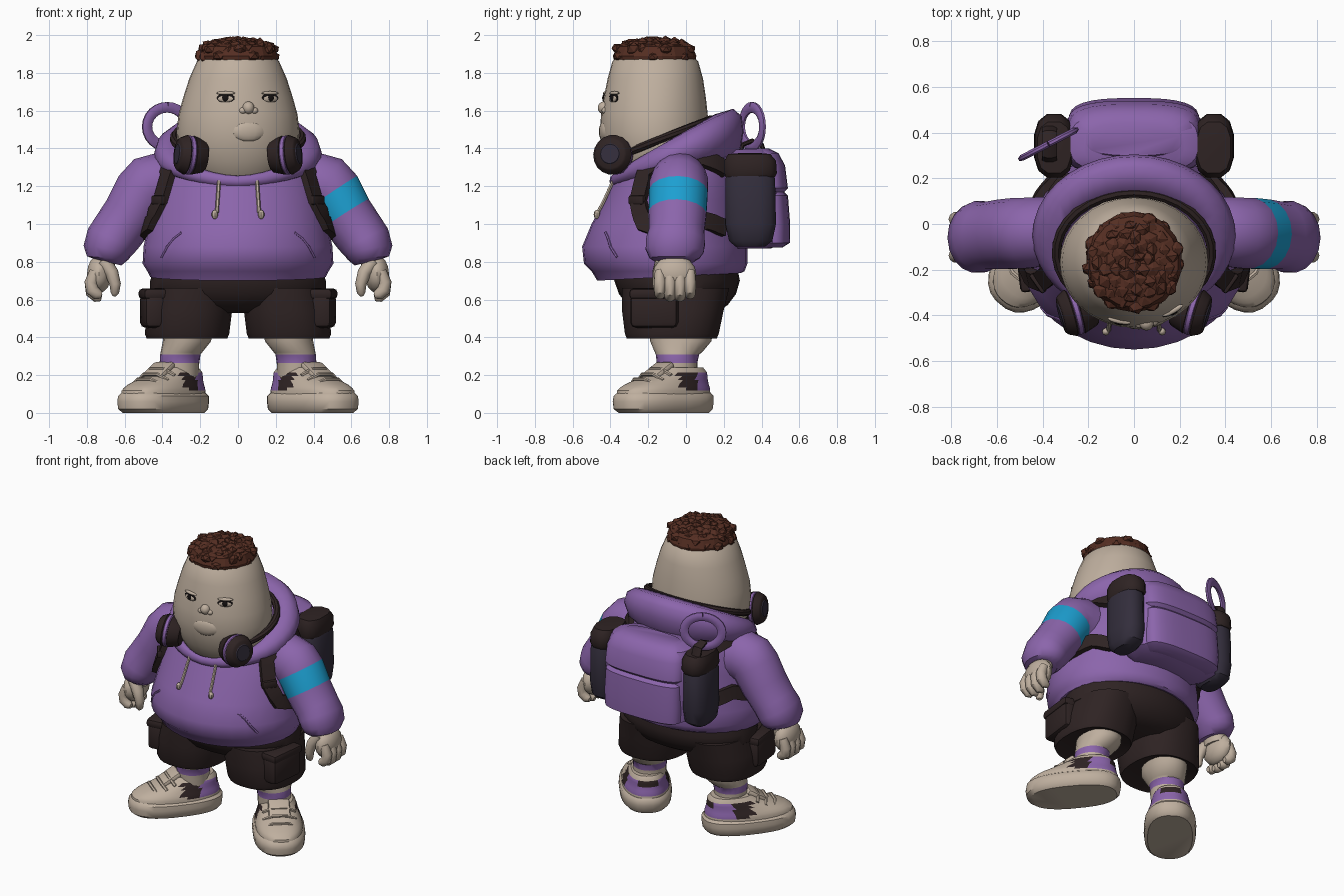
import bpy, bmesh, math, random
from mathutils import Vector, Matrix
from mathutils.bvhtree import BVHTree

if "Cube" in bpy.data.objects:
    bpy.data.objects.remove(bpy.data.objects["Cube"])

random.seed(4)


def colour(name, rgb):
    m = bpy.data.materials.new(name)
    m.diffuse_color = (*rgb, 1)
    m.use_nodes = True
    m.node_tree.nodes["Principled BSDF"].inputs["Base Color"].default_value = m.diffuse_color
    return m


SKIN = colour("tan", (.52, .43, .345))
PURPLE = colour("purple", (.26, .13, .41))
BROWN = colour("dark brown", (.028, .017, .017))
HAIR = colour("hair brown", (.09, .027, .016))
CYAN = colour("cyan", (.012, .35, .64))
SLATE = colour("dark slate violet", (.033, .027, .045))
BLACK = colour("eye black", (.008, .006, .006))


def finish(name, bm, mats, rule=None, angle=40):
    bmesh.ops.recalc_face_normals(bm, faces=bm.faces)
    me = bpy.data.meshes.new(name)
    for m in mats if isinstance(mats, list) else [mats]:
        me.materials.append(m)
    for f in bm.faces:
        f.smooth = angle > 0
        if rule:
            f.material_index = rule(f.calc_center_median())
    bm.to_mesh(me)
    bm.free()
    if angle:
        me.set_sharp_from_angle(angle=math.radians(angle))
    ob = bpy.data.objects.new(name, me)
    bpy.context.collection.objects.link(ob)
    return ob


def skin_rings(name, rings, mats, rule=None, angle=40):
    bm = bmesh.new()
    vs = [[bm.verts.new(p) for p in r] for r in rings]
    n = len(vs[0])
    for a, b in zip(vs, vs[1:]):
        for i in range(n):
            bm.faces.new((a[i], a[(i + 1) % n], b[(i + 1) % n], b[i]))
    bm.faces.new(vs[0])
    bm.faces.new(vs[-1])
    return finish(name, bm, mats, rule, angle)


def spow(v, p):
    return math.copysign(abs(v) ** p, v)


def loft(name, rows, mats, cx=0, n=28, p=1, q=1, rule=None, angle=40):
    """Rows are (z, half width, front y, back y[, back z[, centre x]])."""
    rings = []
    for z, rx, yf, yb, *rest in rows:
        zb = rest[0] if rest else z
        c0 = rest[1] if len(rest) > 1 else cx
        ring = []
        for i in range(n):
            a = 2 * math.pi * (i + .5 * (p < 1)) / n
            c, s = math.cos(a), math.sin(a)
            ring.append((c0 + rx * spow(s, p), (yf + yb) / 2 - (yb - yf) / 2 * spow(c, p),
                         z + (zb - z) * max(0, (1 - c) / 2) ** q))
        rings.append(ring)
    return skin_rings(name, rings, mats, rule, angle)


def tube(name, path, radii, mats, ref=(0, 1, 0), n=14, rule=None, angle=40):
    """Radii: one (along ref, across) pair or one pair per point; ref may be a function."""
    pts = [Vector(p) for p in path]
    if isinstance(radii, tuple):
        radii = [radii] * len(pts)
    rings = []
    for k, p in enumerate(pts):
        t = (pts[min(k + 1, len(pts) - 1)] - pts[max(k - 1, 0)]).normalized()
        v = Vector(ref(p) if callable(ref) else ref)
        v = (v - t * v.dot(t)).normalized()
        u = t.cross(v)
        ra, rb = radii[k]
        k2 = 1.41 if n == 4 else 1
        rings.append([p + (v * ra * math.cos(a) + u * rb * math.sin(a)) * k2
                      for a in (2 * math.pi * (i + .5) / n for i in range(n))])
    return skin_rings(name, rings, mats, rule, angle)


def blob(name, loc, size, mat, rot=None, seg=14):
    bm = bmesh.new()
    bmesh.ops.create_uvsphere(bm, u_segments=seg, v_segments=8, radius=1)
    m = Matrix.Translation(loc) @ (rot or Matrix()) @ Matrix.Diagonal((*size, 1))
    bmesh.ops.transform(bm, matrix=m, verts=bm.verts)
    return finish(name, bm, mat)


def box(name, loc, size, mat, bevel=.02, rot=None):
    bm = bmesh.new()
    bmesh.ops.create_cube(bm, size=1)
    bmesh.ops.scale(bm, vec=size, verts=bm.verts)
    bmesh.ops.bevel(bm, geom=bm.edges[:], offset=bevel, segments=2, affect='EDGES', profile=.5)
    bmesh.ops.transform(bm, matrix=Matrix.Translation(loc) @ (rot or Matrix()), verts=bm.verts)
    return finish(name, bm, mat)


def mirror(ob, plain=False):
    bm = bmesh.new()
    bm.from_mesh(ob.data)
    bmesh.ops.scale(bm, vec=(-1, 1, 1), verts=bm.verts)
    idx = [0 if plain else f.material_index for f in bm.faces]
    new = finish(ob.name + "_right", bm, list(ob.data.materials))
    new.data.polygons.foreach_set("material_index", idx)


def tree(ob):
    return BVHTree.FromPolygons([v.co for v in ob.data.vertices], [p.vertices[:] for p in ob.data.polygons])


def front(bvh, x, z, off=0):
    return bvh.ray_cast(Vector((x, -2, z)), Vector((0, 1, 0)))[0] + Vector((0, -off, 0))


# hoodie body and hood
torso = loft("hoodie_body", [(.71, .42, -.40, .25, .75), (.70, .465, -.47, .29, .74), (.75, .48, -.50, .31),
    (.79, .505, -.54, .325), (.88, .50, -.55, .325), (1.0, .475, -.50, .31), (1.13, .455, -.43, .30),
    (1.26, .42, -.37, .29), (1.35, .37, -.32, .27), (1.42, .27, -.27, .22)], PURPLE, n=32)
torso_tree = tree(torso)
loft("hood", [(1.19, .35, -.37, .25, 1.34), (1.205, .42, -.40, .29, 1.40), (1.225, .445, -.405, .305, 1.49),
    (1.25, .425, -.40, .295, 1.57), (1.255, .375, -.385, .25, 1.61), (1.245, .335, -.37, .15, 1.58),
    (1.18, .29, -.31, .09, 1.42)], PURPLE, n=36, q=.85, angle=60)

# head
head = loft("head", [(1.18, .17, -.30, 0), (1.25, .24, -.375, .05), (1.33, .295, -.415, .09),
    (1.40, .32, -.44, .115), (1.49, .325, -.455, .12), (1.58, .315, -.45, .115), (1.67, .29, -.435, .105),
    (1.77, .258, -.415, .09), (1.86, .218, -.39, .065), (1.92, .16, -.33, .0)], SKIN, n=32)
face = tree(head)
turn = Matrix.Rotation(.16, 4, 'Z')
blob("nose", front(face, .055, 1.615, -.006), (.032, .034, .034), SKIN)
for dx in (-.03, .03):
    blob("nostril", front(face, .055 + dx, 1.6, -.008), (.022, .02, .018), SKIN)
blob("muzzle", front(face, .055, 1.49, -.016), (.085, .024, .055), SKIN, turn)
for x, yaw in ((-.065, -.2), (.17, .5)):
    r = Matrix.Rotation(yaw, 4, 'Z')
    d = r @ Vector((0, -1, 0))
    p = front(face, x, 1.667)
    blob("eye_outline", p, (.05, .008, .025), BLACK, r)
    blob("eyeball", p + d * .004 + Vector((0, 0, -.004)), (.042, .008, .018), SKIN, r)
    blob("pupil", p + d * .009, (.019, .006, .018), BLACK, r)
    blob("eyelid", p + Vector((0, .004, .026)), (.052, .013, .010), SKIN, r)

# chunky curly hair
loft("hair_cap", [(1.862, .205, -.38, .05), (1.89, .212, -.387, .055), (1.94, .195, -.365, .035),
    (1.97, .12, -.29, -.05)], HAIR, n=18, angle=0)
bm = bmesh.new()
for i in range(66):
    f = math.sqrt((i + .5) / 66)
    a = i * 2.39996
    R = .192 * min(1, f * 1.08)
    z = 1.957 - .07 * f ** 4 if i < 48 else (1.89, 1.925, 1.885)[i % 3]
    m = (Matrix.Translation((R * math.sin(a), -.168 - R * math.cos(a), z))
         @ Matrix.Rotation(random.uniform(0, 3), 4, random.choice('XYZ')) @ Matrix.Diagonal((1, 1, .75, 1)))
    bmesh.ops.create_icosphere(bm, subdivisions=1, radius=random.uniform(.037, .046), matrix=m)
finish("hair_curls", bm, HAIR, angle=0)

# sleeves with one arm band, and hands
arm = tube("sleeve", [(.27, -.03, 1.2), (.42, -.035, 1.21), (.475, -.04, 1.195), (.503, -.04, 1.168),
    (.57, -.045, 1.053), (.64, -.05, .955), (.672, -.055, .91), (.69, -.06, .86), (.69, -.06, .82), (.695, -.06, .80)],
    [(.15, .15), (.155, .168), (.157, .166), (.157, .155), (.155, .145), (.148, .14), (.158, .138),
     (.156, .13), (.135, .11), (.1, .08)], [PURPLE, CYAN], n=18,
    rule=lambda c: int(abs((c - Vector((.5365, -.04, 1.11))).dot(Vector((.5, 0, -.86)))) < .025))
mirror(arm, plain=True)
hand = [tube("wrist", [(.70, -.06, .86), (.715, -.06, .76)], (.085, .06), SKIN),
        blob("palm", (.735, -.06, .735), (.066, .115, .10), SKIN)]
for i in range(4):
    y = -.138 + .053 * i
    d = -.008 if i in (1, 2) else .006
    hand.append(tube("finger", [(.755, y, .75), (.778, y, .69), (.772, y, .645 + d), (.745, y, .622 + d),
        (.722, y, .617 + d)], [(.028, .03), (.033, .035), (.032, .035), (.029, .03), (.015, .018)], SKIN, n=10))
hand.append(tube("thumb", [(.71, -.12, .80), (.668, -.14, .74), (.65, -.147, .68), (.652, -.145, .635),
    (.657, -.14, .62)], [(.045, .04), (.04, .036), (.031, .03), (.024, .022), (.01, .01)], SKIN, n=10))
for o in hand:
    mirror(o)

# shorts, pockets and legs
loft("shorts_hips", [(.53, .25, -.22, .15), (.57, .40, -.31, .22), (.63, .465, -.355, .265),
    (.70, .465, -.38, .285), (.78, .44, -.38, .27)], BROWN)
tilt = Matrix.Rotation(-.12, 4, 'Z')
parts = [loft("shorts_leg", [(.42, .15, -.25, .10, .42, .27), (.395, .215, -.315, .165, .395, .27),
    (.42, .225, -.325, .175, .42, .27), (.54, .225, -.34, .20, .54, .255), (.66, .21, -.34, .23, .66, .24)],
    BROWN, p=.85),
    box("cargo_pocket", (.45, -.165, .54), (.115, .255, .18), BROWN, .03, tilt),
    box("pocket_flap", (.45, -.165, .63), (.125, .26, .055), BROWN, .018, tilt),
    loft("leg", [(.5, .125, -.19, .15, .5, .26), (.38, .128, -.19, .135, .38, .27), (.32, .11, -.165, .085, .32, .30),
        (.31, .107, -.16, .07, .31, .305), (.265, .105, -.155, .06, .265, .31), (.24, .104, -.155, .06, .24, .31),
        (.12, .10, -.14, .07, .12, .31)], [SKIN, PURPLE], n=20,
        rule=lambda c: int(.265 < c.z < .308))]


# shoes: built pointing at the front, then turned outward
def shoe_rule(c):
    if c.y > 0 and .11 < c.z < .21:
        if c.y > .2 and abs(c.x) < .06:
            return 2 if c.z > .175 else 1
        return 2 if c.y < .115 and abs(c.x) > .05 and c.z > .12 else int(c.y > .1)
    return 0


shoe = [loft("shoe_sole", [(0, .125, -.255, .245), (.02, .142, -.28, .262), (.06, .146, -.285, .267),
            (.09, .143, -.28, .267), (.105, .128, -.265, .255)], SKIN, n=28, p=.8),
        loft("shoe_upper", [(.09, .132, -.268, .255), (.118, .132, -.265, .252), (.135, .128, -.245, .25),
            (.15, .122, -.22, .245), (.175, .112, -.155, .24), (.195, .107, -.10, .237), (.215, .10, -.06, .235),
            (.24, .085, -.03, .215)], [SKIN, PURPLE, BROWN], n=44, p=.85, rule=shoe_rule),
        box("shoe_tongue", (0, -.045, .222), (.12, .13, .035), SKIN, .012, Matrix.Rotation(.6, 4, 'X'))]
for k in range(3):
    y, z = -.155 + .05 * k, .166 + .027 * k
    shoe.append(tube("shoelace", [(-.09, y + .02, z - .02), (-.04, y, z + .012), (.04, y, z + .012),
        (.09, y + .02, z - .02)], (.01, .01), SKIN, n=6))
place = (Matrix.Translation((.39, -.113, 0)) @ Matrix.Rotation(.68, 4, 'Z') @ Matrix.Diagonal((1.13, 1.09, 1, 1)))
for o in shoe:
    o.data.transform(place)
for o in parts + shoe:
    mirror(o)

# drawstrings and front pocket seams
for s in (1, -1):
    tube("drawstring", [front(torso_tree, s * (.10 + .002 * k), 1.24 - .03 * k, .012) for k in range(7)],
         (.01, .01), SKIN, n=6)
    blob("drawstring_tip", front(torso_tree, s * .123, 1.05, .014), (.017, .017, .024), SKIN, seg=8)
    tube("pocket_seam", [front(torso_tree, s * x, z) for x, z in ((.30, .955), (.34, .925), (.375, .88), (.405, .825))],
         (.008, .008), PURPLE, n=6)

# backpack
loft("backpack", [(.87, .25, .24, .45), (.90, .31, .22, .50), (1.1, .32, .22, .51), (1.3, .31, .22, .50),
    (1.37, .28, .23, .48), (1.395, .22, .26, .44)], PURPLE, p=.6)
loft("backpack_pocket", [(.875, .23, .38, .51), (.90, .28, .36, .55), (1.0, .285, .36, .552),
    (1.15, .28, .36, .54), (1.18, .25, .38, .51)], PURPLE, p=.7)
loft("backpack_flap", [(1.17, .27, .36, .52), (1.19, .29, .34, .54), (1.31, .285, .32, .525),
    (1.375, .26, .28, .49), (1.40, .2, .3, .44)], PURPLE, p=.7)
bag = [loft("bottle", [(.88, .055, .26, .42), (.91, .08, .225, .46), (1.0, .085, .205, .48), (1.24, .082, .205, .475),
           (1.27, .07, .22, .46)], SLATE, cx=.355, n=12, p=.75),
       loft("bottle_cap", [(1.25, .08, .205, .475), (1.27, .088, .20, .485), (1.335, .086, .20, .48),
           (1.37, .075, .22, .45), (1.375, .04, .28, .40)], BROWN, cx=.35, n=12, p=.75)]

# shoulder straps hugging the hoodie
raw = [Vector(p) for p in ((.33, .27, 1.31), (.39, .1, 1.36), (.40, -.1, 1.38), (.395, -.235, 1.29), (.43, -.265, 1.13),
       (.46, -.22, 1.0), (.49, -.08, .96), (.46, .12, 1.02), (.34, .26, .97))]
path = []
for a, b in zip(raw, raw[1:]):
    for k in range(4):
        loc, nor, *_ = torso_tree.find_nearest(a.lerp(b, k / 4))
        path.append(loc + nor * .016)
bag.append(tube("shoulder_strap", path, (.018, .045), BROWN, n=4,
                ref=lambda p: torso_tree.find_nearest(p)[1]))
loc, nor, *_ = torso_tree.find_nearest(raw[4])
bag.append(box("strap_buckle", loc + nor * .028, (.10, .03, .05), BROWN, .01, Matrix.Rotation(.95, 4, 'Z')))

# headphones resting around the neck
axis = Vector((.95, -.28, .1)).normalized()
c = Vector((.262, -.385, 1.365))
for r0, r1, t0, t1, mat, nm in ((.085, .104, -.09, -.012, BROWN, "ear_cushion"),
                                (.104, .104, -.022, .014, PURPLE, "cup_ring"),
                                (.106, .088, .006, .06, BROWN, "ear_cup"), (.06, .058, .045, .065, SLATE, "cup_disc")):
    bag.append(tube(nm, [c + axis * t0, c + axis * (t0 + .01), c + axis * (t1 - .008), c + axis * t1],
                    [(r0 * .9, r0 * .9), (r0, r0), (r1, r1), (r1 * .88, r1 * .88)], mat, ref=(0, 0, 1), n=18))
for o in bag:
    mirror(o)
band = []
for k in range(25):
    a = .7 + (2 * math.pi - 1.4) * k / 24
    t = (1 - math.cos(a)) / 2
    band.append((.34 * math.sin(a), -.125 - .262 * math.cos(a), 1.335 + .22 * t ** .9))
tube("headphone_band", band, (.022, .022), BROWN, ref=(0, 0, 1), n=8)

# carry ring hanging off one bottle
bx = Vector((-.375, .35, 1.515))
d = Vector((.888, .46, 0))
loop = [bx + d * .12 * math.sin(a) + Vector((0, 0, .103 * math.cos(a)))
        for a in (2 * math.pi * k / 24 for k in range(25))]
tube("carry_ring", loop, (.015, .03), PURPLE, ref=(-.46, .888, 0), n=8)
tube("ring_loop", [(-.37, .28, 1.36), (-.37, .30, 1.42), (-.37, .35, 1.44), (-.37, .40, 1.42), (-.37, .42, 1.36)],
     (.035, .014), BROWN, ref=(1, 0, 0), n=8)
